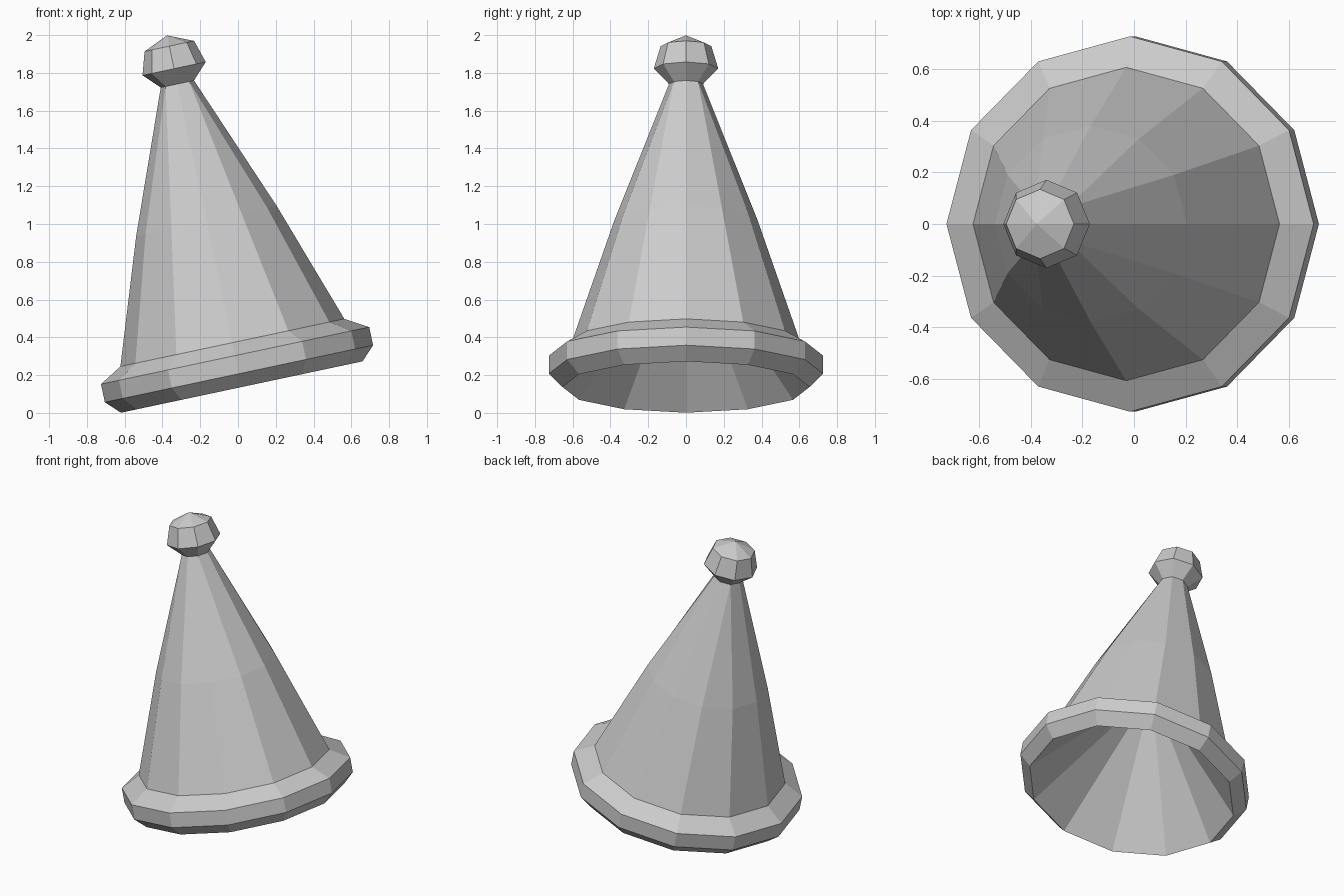
import bpy, bmesh
from math import sin, cos, pi, radians
from mathutils import Matrix

if "Cube" in bpy.data.objects:
    bpy.data.objects.remove(bpy.data.objects["Cube"])

# Whole hat leans to the left around the y axis
LEAN = Matrix.Translation((0.02, 0, 0.137)) @ Matrix.Rotation(radians(-12), 4, 'Y')


def ring(bm, r, z, n):
    """Ring of n vertices around the hat's axis; radius 0 gives one tip vertex."""
    if r == 0:
        return [bm.verts.new((0, 0, z))]
    return [bm.verts.new((r * cos(2 * pi * i / n), r * sin(2 * pi * i / n), z))
            for i in range(n)]


def join(bm, a, b):
    """Skin two rings with equal counts, or a ring and a tip."""
    if len(a) == 1:
        a, b = b, a
    n = len(a)
    for i in range(n):
        j = (i + 1) % n
        bm.faces.new((a[i], a[j], b[0]) if len(b) == 1 else (a[i], a[j], b[j], b[i]))


def lathe(bm, profile, n):
    rings = [ring(bm, r, z, n) for r, z in profile]
    for a, b in zip(rings, rings[1:]):
        join(bm, a, b)
    return rings


def finish(bm, name):
    bmesh.ops.recalc_face_normals(bm, faces=bm.faces)
    bm.transform(LEAN)
    mesh = bpy.data.meshes.new(name)
    bm.to_mesh(mesh)
    bm.free()
    obj = bpy.data.objects.new(name, mesh)
    bpy.context.collection.objects.link(obj)


# Hat body: hollow inside, thick brim, 12-sided cone
hat = bmesh.new()
mid = lathe(hat, [(0, 0.80), (0.654, 0), (0.726, 0.072), (0.726, 0.17),
                  (0.606, 0.24), (0.38, 0.90)], 12)[-1]

# Upper cone narrows from 12 sides to 8; every quarter uses 3 sides to 2
neck = ring(hat, 0.09, 1.64, 8)
for q in range(4):
    m = [mid[(3 * q + i) % 12] for i in range(4)]
    t = [neck[(2 * q + i) % 8] for i in range(3)]
    hat.faces.new((m[0], m[1], t[1], t[0]))
    hat.faces.new((m[1], m[2], t[1]))
    hat.faces.new((m[2], m[3], t[2], t[1]))

# Eight-sided bobble continues from the neck
lower = ring(hat, 0.171, 1.723, 8)
upper = ring(hat, 0.134, 1.845, 8)
tip = ring(hat, 0, 1.903, 8)
for a, b in ((neck, lower), (lower, upper), (upper, tip)):
    join(hat, a, b)
finish(hat, "pointed_hat")
